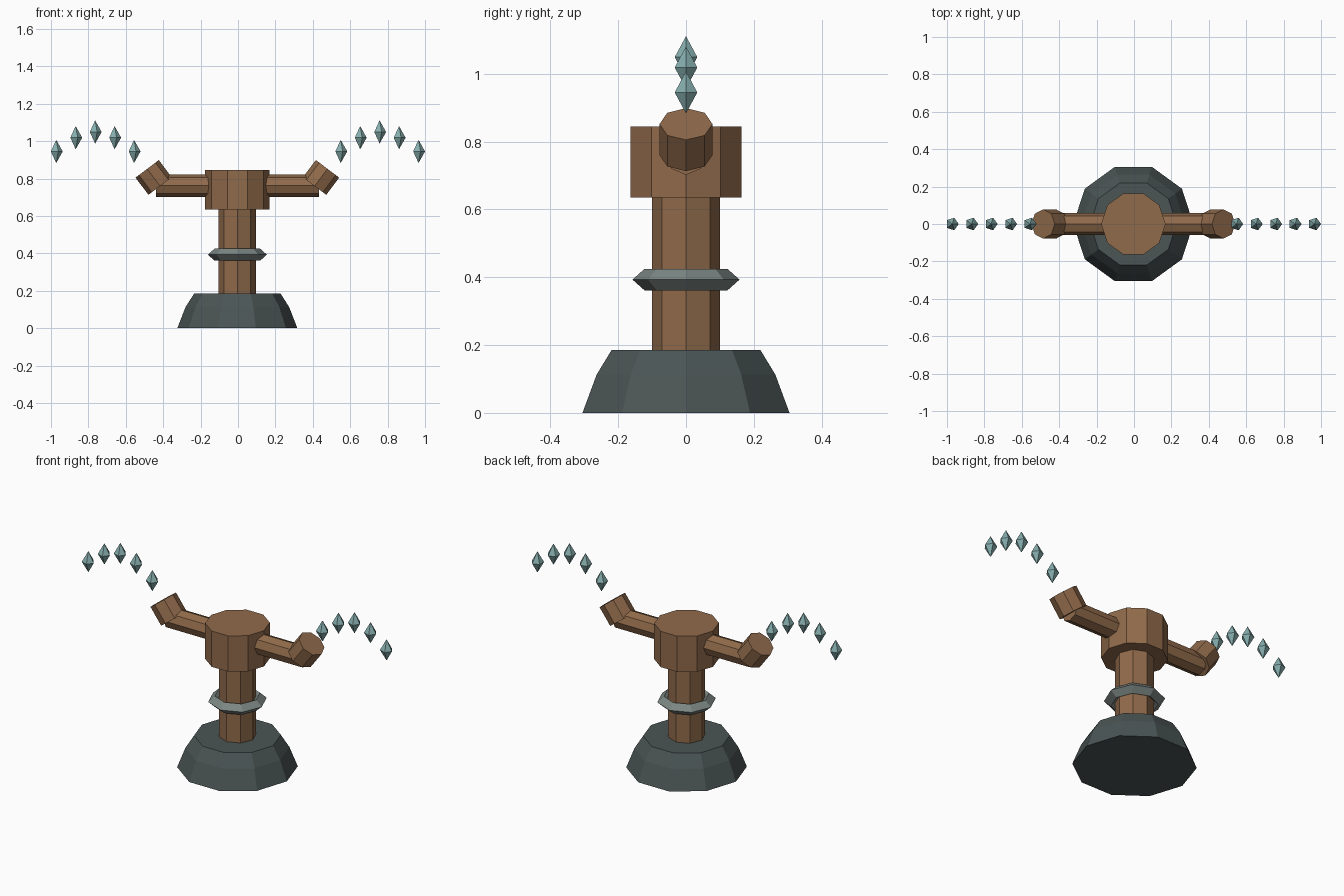
import bpy
from math import sin, cos, pi, radians
from mathutils import Matrix, Vector

if "Cube" in bpy.data.objects:
    bpy.data.objects.remove(bpy.data.objects["Cube"])

X0 = -0.0035  # body axis


def mat(name, rgb):
    m = bpy.data.materials.new(name)
    m.diffuse_color = (*rgb, 1)
    m.use_nodes = True
    m.node_tree.nodes["Principled BSDF"].inputs["Base Color"].default_value = m.diffuse_color
    return m


WOOD = mat("wood", (0.28, 0.145, 0.07))
STONE = mat("dark_stone", (0.07, 0.09, 0.09))
METAL = mat("grey_metal", (0.20, 0.24, 0.225))
CRYSTAL = mat("crystal", (0.24, 0.42, 0.42))


def lathe(name, profile, sides, material, matrix, closed=False):
    """Turn (radius, height) points around local z; radius 0 makes a point."""
    verts, rings, faces = [], [], []
    for r, z in profile:
        n = sides if r > 0 else 1
        rings.append([len(verts) + i for i in range(n)])
        verts += [(r * cos(2 * pi * i / sides), r * sin(2 * pi * i / sides), z) for i in range(n)]
    pairs = list(zip(rings, rings[1:]))
    if closed:
        pairs.append((rings[-1], rings[0]))
    for a, b in pairs:
        for i in range(sides):
            j = (i + 1) % sides
            quad = [a[i % len(a)], a[j % len(a)], b[j % len(b)], b[i % len(b)]]
            faces.append(list(dict.fromkeys(quad)))
    if not closed:
        if len(rings[0]) > 1:
            faces.append(rings[0][::-1])
        if len(rings[-1]) > 1:
            faces.append(rings[-1])
    me = bpy.data.meshes.new(name)
    me.from_pydata(verts, [], faces)
    me.materials.append(material)
    ob = bpy.data.objects.new(name, me)
    ob.matrix_world = matrix
    bpy.context.collection.objects.link(ob)
    return ob


axis = Matrix.Translation((X0, 0, 0))

# Base, post, head
lathe("base", [(0.321, 0), (0.277, 0.113), (0.231, 0.185)], 10, STONE, axis)
lathe("post", [(0.1, 0.15), (0.1, 0.66)], 8, WOOD, axis)
lathe("head", [(0.172, 0.635), (0.172, 0.845)], 10, WOOD, axis)

# Collar ring with diamond cross-section
lathe("collar_ring", [(0.122, 0.361), (0.158, 0.393), (0.122, 0.425), (0.086, 0.393)],
      8, METAL, axis, closed=True)

for side, s in (("left", -1), ("right", 1)):
    # Horizontal arm
    m = Matrix.Translation((X0, 0, 0.762)) @ Matrix.Rotation(s * pi / 2, 4, 'Y')
    lathe(f"{side}_arm", [(0.06, 0.1), (0.06, 0.436)], 8, WOOD, m)
    # Tilted arm tip
    m = Matrix.Translation((X0 + s * 0.413, 0, 0.76)) @ Matrix.Rotation(s * radians(37), 4, 'Y')
    lathe(f"{side}_arm_tip", [(0.078, 0), (0.078, 0.115)], 8, WOOD, m)
    # Arc of floating crystals
    for i in range(5):
        pos = Vector((X0 + s * (0.5525 + 0.104 * i), 0, 0.945 + 0.104 * sin(i * pi / 4)))
        lathe(f"{side}_crystal_{i + 1}", [(0, -0.062), (0.035, 0), (0, 0.062)], 5,
              CRYSTAL, Matrix.Translation(pos))
